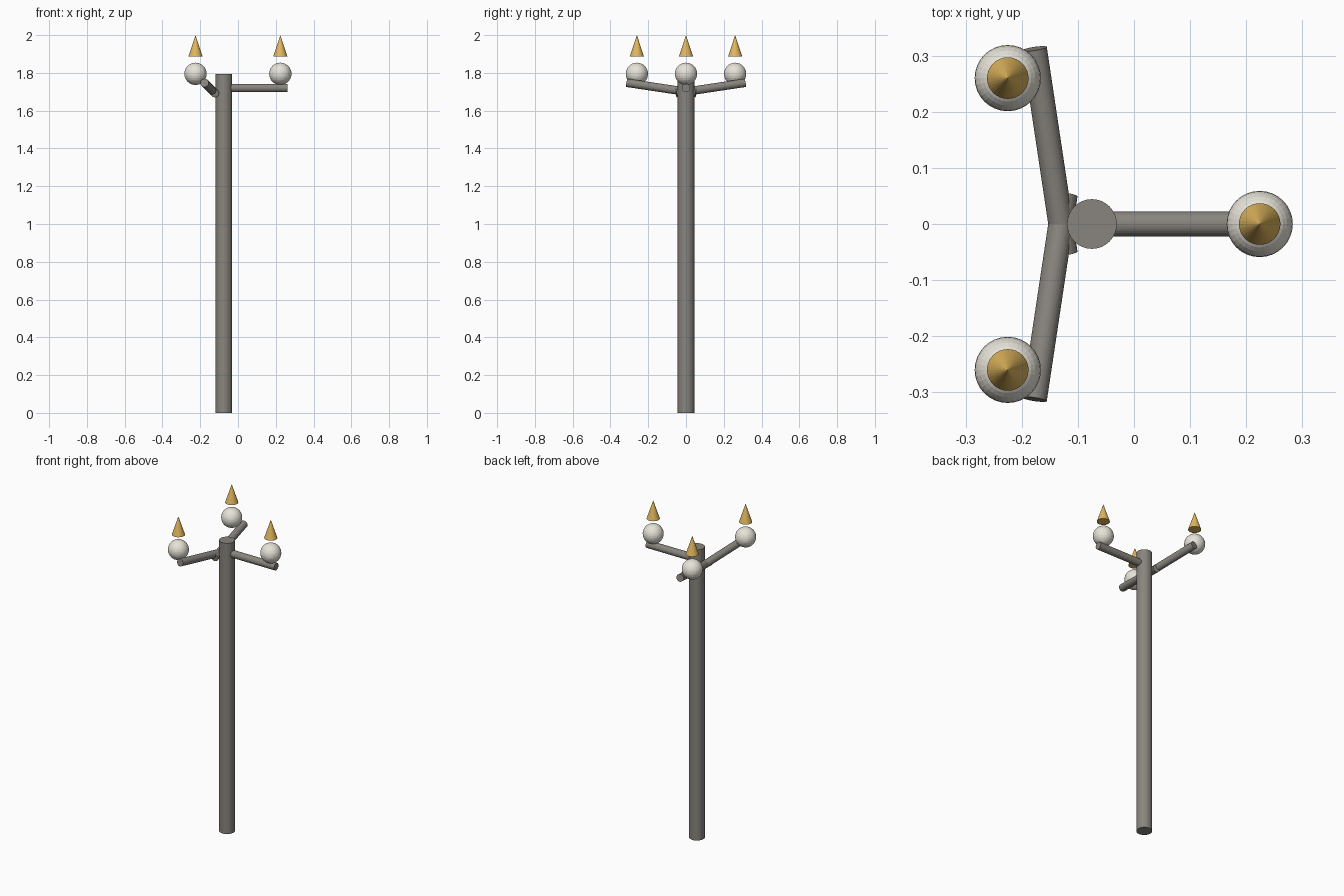
import bpy
from mathutils import Vector

if "Cube" in bpy.data.objects:
    bpy.data.objects.remove(bpy.data.objects["Cube"])


def material(name, color):
    m = bpy.data.materials.new(name)
    m.diffuse_color = color
    m.use_nodes = True
    m.node_tree.nodes["Principled BSDF"].inputs["Base Color"].default_value = m.diffuse_color
    return m


metal = material("warm_grey_metal", (0.25, 0.235, 0.21, 1))
glass = material("cream_glass", (0.8, 0.77, 0.69, 1))
gold = material("gold", (0.75, 0.47, 0.11, 1))

POLE_X, POLE_TOP = -0.075, 1.795


def finish(name, mat):
    obj = bpy.context.object
    obj.name = name
    obj.data.materials.append(mat)
    return obj


def rod(name, center, direction, radius, length):
    rot = Vector((0, 0, 1)).rotation_difference(Vector(direction)).to_euler()
    bpy.ops.mesh.primitive_cylinder_add(vertices=32, radius=radius, depth=length,
                                        location=center, rotation=rot)
    return finish(name, metal)


# Upright pole
rod("pole", (POLE_X, 0, POLE_TOP / 2), (0, 0, 1), 0.0443, POLE_TOP)

# Three lamps: globe position and the direction of its arm
lamps = {
    "right": ((0.224, 0), (1, 0, 0)),
    "back": ((-0.225, 0.26), (-0.15, 1, 0.15)),
    "front": ((-0.225, -0.26), (-0.15, -1, 0.15)),
}
for side, ((x, y), direction) in lamps.items():
    # Arm centred midway between pole and globe
    rod(side + "_arm", ((x + POLE_X) / 2, y / 2, 1.72), direction, 0.0222, 0.373)
    # Globe
    bpy.ops.mesh.primitive_uv_sphere_add(segments=32, ring_count=16, radius=0.059,
                                         location=(x, y, POLE_TOP))
    finish(side + "_globe", glass)
    # Pointed finial floating above the globe
    bpy.ops.mesh.primitive_cone_add(vertices=32, radius1=0.037, depth=0.112,
                                    location=(x, y, 1.944))
    finish(side + "_finial", gold)
